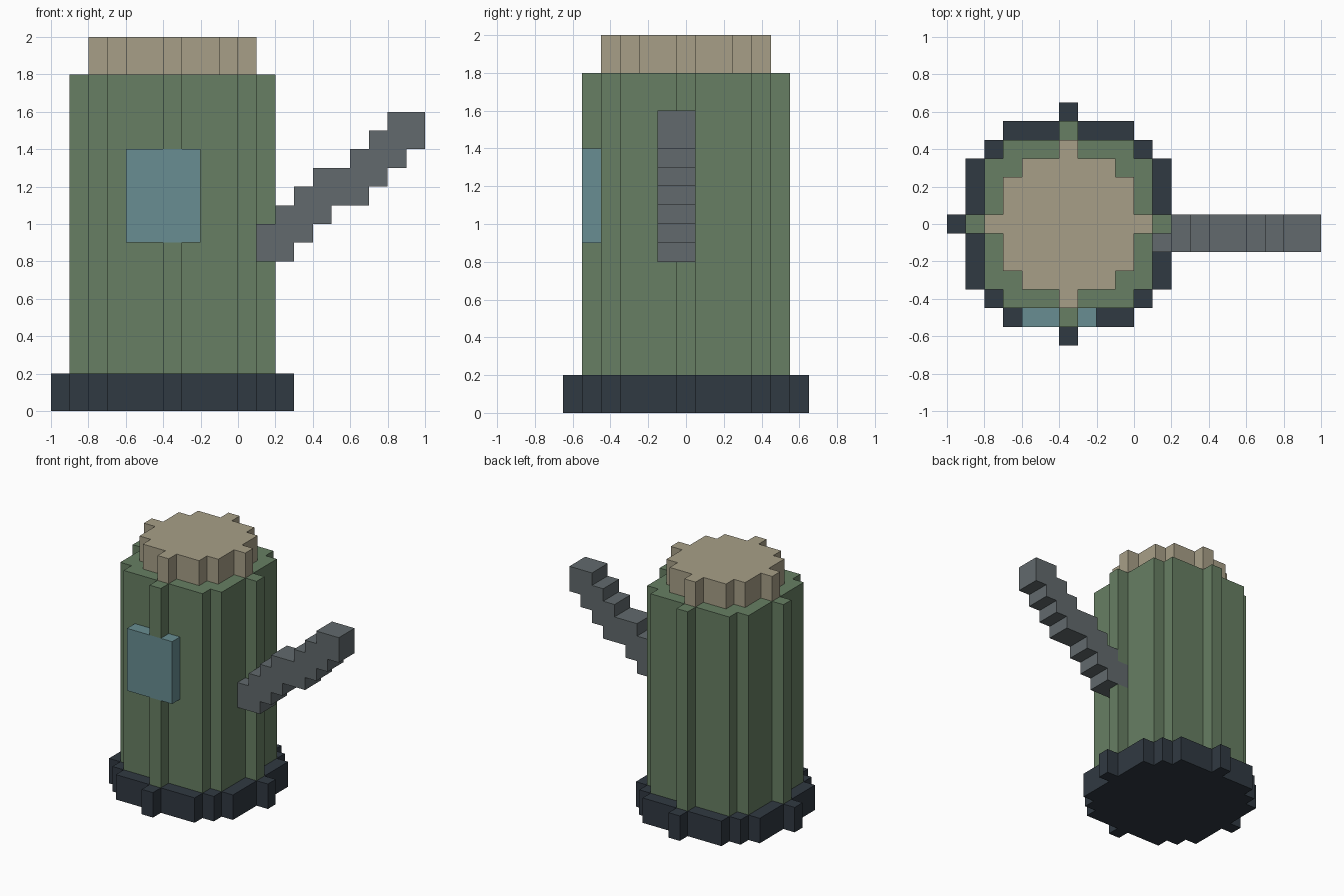
import bpy, bmesh, math
from mathutils import Vector

if "Cube" in bpy.data.objects:
    bpy.data.objects.remove(bpy.data.objects["Cube"])

S = 0.1        # voxel size
CX = -4        # grid column at the middle of the tower


def disc(r, z0, z1):
    """Voxel disc of radius r spanning layers z0..z1."""
    return {(CX + i, j, z) for i in range(-r, r + 1) for j in range(-r, r + 1)
            if i * i + j * j <= r * r for z in range(z0, z1)}


def box(x0, x1, y0, y1, z0, z1):
    return {(x, y, z) for x in range(x0, x1) for y in range(y0, y1) for z in range(z0, z1)}


# Sloping lever: a 2x2x2 block stamped along a rising line
lever = set()
for x, z in [(1, 8), (2, 9), (3, 10), (4, 11), (5, 11), (6, 12), (7, 13), (8, 14)]:
    lever |= box(x, x + 2, -1, 1, z, z + 2)

window = box(-6, -2, -5, -4, 9, 14)

parts = {
    "base_ring": (disc(6, 0, 2), (0.03, 0.041, 0.054)),
    "tower_body": (disc(5, 2, 18) - window - lever, (0.136, 0.212, 0.125)),
    "top_cap": (disc(4, 18, 20), (0.386, 0.347, 0.242)),
    "front_window": (window, (0.138, 0.27, 0.287)),
    "side_lever": (lever, (0.122, 0.144, 0.153)),
}
occupied = set().union(*(cells for cells, _ in parts.values()))


def build(name, cells, color):
    """Mesh the exposed voxel faces and merge the flat areas."""
    bm = bmesh.new()
    verts = {}

    def vert(p):
        if p not in verts:
            verts[p] = bm.verts.new((p[0] * S, (p[1] - 0.5) * S, p[2] * S))
        return verts[p]

    for c in sorted(cells):
        for axis in range(3):
            u, v = (axis + 1) % 3, (axis + 2) % 3
            for side in (0, 1):
                n = list(c)
                n[axis] += 2 * side - 1
                if tuple(n) in occupied:
                    continue
                ring = []
                for a, b in ((0, 0), (1, 0), (1, 1), (0, 1)):
                    p = list(c)
                    p[axis] += side
                    p[u] += a
                    p[v] += b
                    ring.append(vert(tuple(p)))
                bm.faces.new(ring if side else ring[::-1])
    bmesh.ops.dissolve_limit(bm, angle_limit=math.radians(1),
                             verts=bm.verts[:], edges=bm.edges[:])
    me = bpy.data.meshes.new(name)
    bm.to_mesh(me)
    bm.free()
    mat = bpy.data.materials.new(name + "_color")
    mat.diffuse_color = (*color, 1)
    mat.use_nodes = True
    mat.node_tree.nodes["Principled BSDF"].inputs["Base Color"].default_value = mat.diffuse_color
    me.materials.append(mat)
    bpy.context.collection.objects.link(bpy.data.objects.new(name, me))


for name, (cells, color) in parts.items():
    build(name, cells, color)
